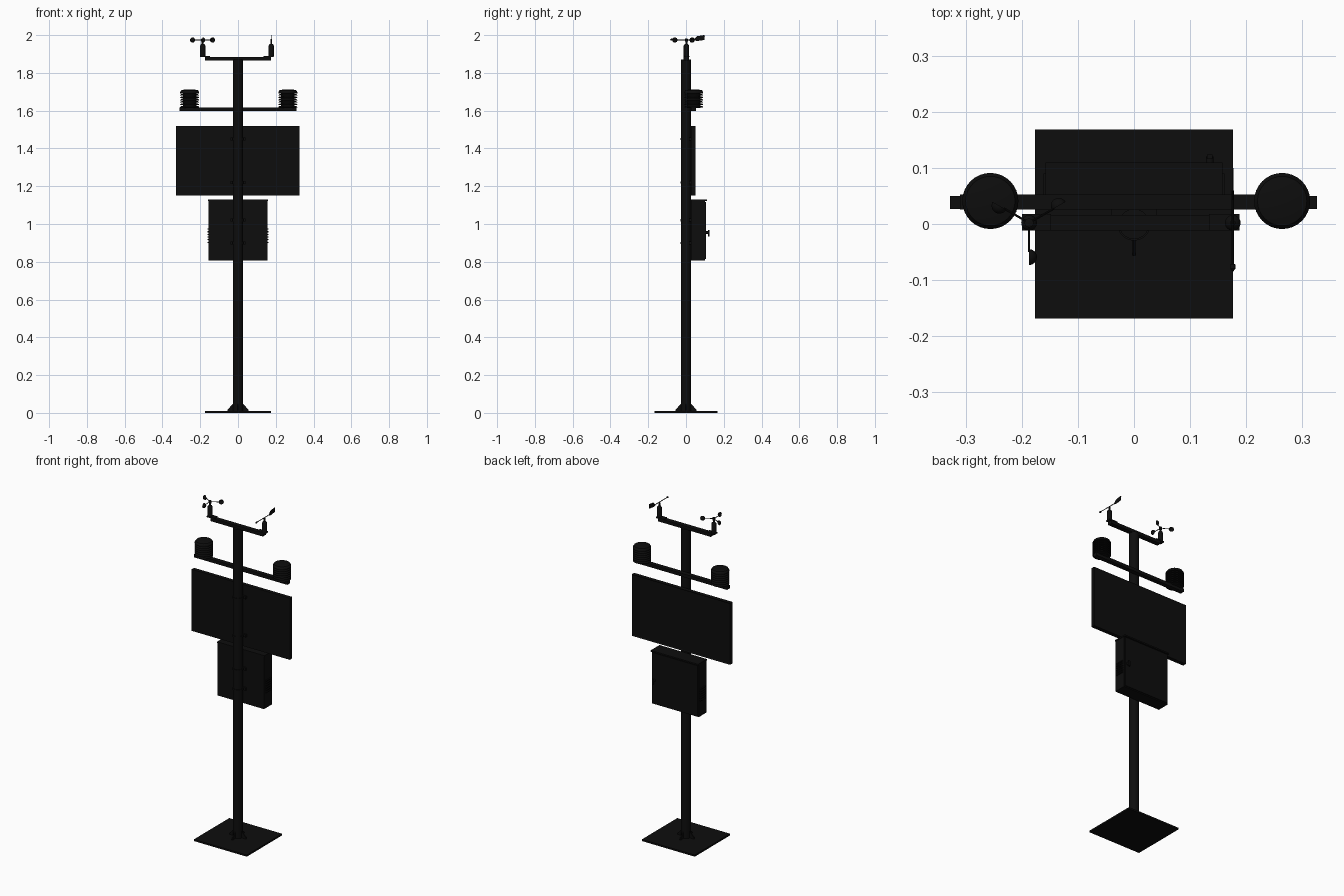
import bpy, bmesh, math
from mathutils import Vector, Matrix

cube = bpy.data.objects.get("Cube")
if cube:
    bpy.data.objects.remove(cube, do_unlink=True)

black = bpy.data.materials.new("matte black")
black.use_nodes = True
black.diffuse_color = (0.004, 0.004, 0.004, 1)
black.node_tree.nodes["Principled BSDF"].inputs["Base Color"].default_value = black.diffuse_color


def finish(name, bm, smooth=False):
    bmesh.ops.recalc_face_normals(bm, faces=bm.faces)
    mesh = bpy.data.meshes.new(name)
    bm.to_mesh(mesh)
    bm.free()
    mesh.materials.append(black)
    obj = bpy.data.objects.new(name, mesh)
    bpy.context.collection.objects.link(obj)
    if smooth:
        bpy.ops.object.select_all(action='DESELECT')
        obj.select_set(True)
        bpy.context.view_layer.objects.active = obj
        bpy.ops.object.shade_smooth_by_angle()
    return obj


def box(name, x0, x1, y0, y1, z0, z1):
    bm = bmesh.new()
    centre = Vector((x0 + x1, y0 + y1, z0 + z1)) / 2
    size = Matrix.Diagonal((x1 - x0, y1 - y0, z1 - z0, 1))
    bmesh.ops.create_cube(bm, size=1, matrix=Matrix.Translation(centre) @ size)
    return finish(name, bm)


def rod(name, a, b, r, sides=16):
    a, b = Vector(a), Vector(b)
    turn = (b - a).to_track_quat('Z', 'Y').to_matrix().to_4x4()
    bm = bmesh.new()
    bmesh.ops.create_cone(bm, cap_ends=True, segments=sides, radius1=r, radius2=r,
                          depth=(b - a).length, matrix=Matrix.Translation((a + b) / 2) @ turn)
    return finish(name, bm, True)


def lathe(name, profile, place, sides=32):
    bm = bmesh.new()
    verts = [bm.verts.new((r, 0, z)) for r, z in profile]
    edges = [bm.edges.new(pair) for pair in zip(verts, verts[1:])]
    bmesh.ops.spin(bm, geom=verts + edges, axis=(0, 0, 1), cent=(0, 0, 0),
                   angle=math.tau, steps=sides)
    bmesh.ops.remove_doubles(bm, verts=bm.verts, dist=1e-5)
    bm.transform(place)
    return finish(name, bm, True)


def plate(name, outline, thick, place):
    # Outline lies in the local XZ plane, thickened evenly along Y
    bm = bmesh.new()
    face = bm.faces.new([bm.verts.new((x, -thick / 2, z)) for x, z in outline])
    new = bmesh.ops.extrude_face_region(bm, geom=[face])["geom"]
    bmesh.ops.translate(bm, vec=(0, thick, 0),
                        verts=[v for v in new if isinstance(v, bmesh.types.BMVert)])
    bm.transform(place)
    return finish(name, bm)


def inset_back(obj, border, depth):
    bm = bmesh.new()
    bm.from_mesh(obj.data)
    bm.normal_update()
    back = [f for f in bm.faces if f.normal.y > 0.9]
    bmesh.ops.inset_region(bm, faces=back, thickness=border, depth=-depth)
    bm.to_mesh(obj.data)
    bm.free()


# Base, pole and gussets
box("base_plate", -0.176, 0.176, -0.168, 0.168, 0, 0.01)
rod("pole", (0, 0, 0.01), (0, 0, 1.87), 0.027, 32)
for i in range(4):
    plate("base_gusset", [(0.02, 0.01), (0.056, 0.01), (0.056, 0.015), (0.028, 0.048), (0.02, 0.048)],
          0.006, Matrix.Rotation(i * math.pi / 2, 4, 'Z'))

# Display panel with shallow frame
panel = box("display_panel", -0.328, 0.326, 0.027, 0.05, 1.15, 1.52)
inset_back(panel, 0.008, 0.003)

# Equipment cabinet, rain lid, door and latch
box("cabinet", -0.155, 0.155, 0.026, 0.1, 0.808, 1.125)
box("cabinet_lid", -0.158, 0.158, 0.026, 0.11, 1.122, 1.13)
box("cabinet_door", -0.149, 0.149, 0.1, 0.105, 0.814, 1.117)
rod("latch_stem", (0.135, 0.1, 0.955), (0.135, 0.12, 0.955), 0.007)
box("latch_handle", 0.13, 0.14, 0.117, 0.124, 0.935, 0.967)
for side in (-1, 1):
    for i in range(6):
        z = 0.9 + i * 0.014
        x0, x1 = sorted((side * 0.154, side * 0.161))
        box("cabinet_louvre", x0, x1, 0.04, 0.09, z, z + 0.006)

# Pole clamps holding panel and cabinet
for z in (0.9, 1.02, 1.22, 1.45):
    rod("pole_clamp", (0, 0, z - 0.006), (0, 0, z + 0.006), 0.0295, 32)
    box("clamp_bracket", -0.04, 0.04, 0.016, 0.03, z - 0.008, z + 0.008)

# Sensor arm with two louvred radiation shields
box("sensor_arm", -0.31, 0.31, 0.026, 0.053, 1.597, 1.616)
shield = [(0, 0), (0.036, 0)]
for i in range(6):
    z = 0.004 + i * 0.0125
    shield += [(0.036, z), (0.05, z), (0.05, z + 0.003), (0.043, z + 0.009), (0.036, z + 0.009)]
shield += [(0.036, 0.079), (0.05, 0.079), (0.05, 0.086), (0.044, 0.095), (0.03, 0.098), (0, 0.099)]
for x in (-0.256, 0.264):
    lathe("radiation_shield", shield, Matrix.Translation((x, 0.041, 1.613)))

# Top crossbar with instrument posts
box("top_crossbar", -0.176, 0.174, -0.012, 0.016, 1.866, 1.885)
box("cup_mount", -0.2, -0.148, -0.012, 0.018, 1.883, 1.89)
box("vane_mount", 0.134, 0.188, -0.012, 0.018, 1.883, 1.89)
body = [(0, 0), (0.014, 0), (0.014, 0.056), (0.01, 0.063), (0.005, 0.066), (0.005, 0.086), (0, 0.089)]
for name, x in (("cup_post", -0.187), ("vane_post", 0.176)):
    lathe(name, body, Matrix.Translation((x, 0.002, 1.888)), 24)

# Spinning cups, open on the leading side
hub = Vector((-0.187, 0.002, 1.974))
lathe("cup_hub", [(0, -0.008), (0.008, -0.008), (0.008, 0.006), (0, 0.009)], Matrix.Translation(hub), 20)
bowl = [(0.014 * math.sin(t), -0.014 * math.cos(t)) for t in (i * math.pi / 16 for i in range(9))]
bowl += [(0.9 * r, 0.9 * z) for r, z in reversed(bowl)]
for i in range(3):
    angle = math.radians(-90 + 120 * i)
    out = Vector((math.cos(angle), math.sin(angle), 0))
    rod("cup_arm", hub, hub + out * 0.052, 0.002, 8)
    spin_dir = Vector((out.y, -out.x, 0))
    turn = spin_dir.to_track_quat('Z', 'Y').to_matrix().to_4x4()
    lathe("wind_cup", bowl, Matrix.Translation(hub + out * 0.061) @ turn, 20)

# Wind vane with nose weight and tail fin
rod("vane_rod", (0.176, -0.08, 1.976), (0.176, 0.06, 1.976), 0.002, 8)
lathe("vane_nose", [(0, -0.006), (0.005, -0.004), (0.005, 0.003), (0, 0.01)],
      Matrix.Translation((0.176, -0.076, 1.976)) @ Matrix.Rotation(math.pi / 2, 4, 'X'), 16)
plate("vane_fin", [(0.038, 1.973), (0.058, 1.994), (0.094, 2.0), (0.1, 1.998), (0.097, 1.974), (0.06, 1.969)],
      0.003, Matrix.Translation((0.176, 0, 0)) @ Matrix.Rotation(math.pi / 2, 4, 'Z'))
